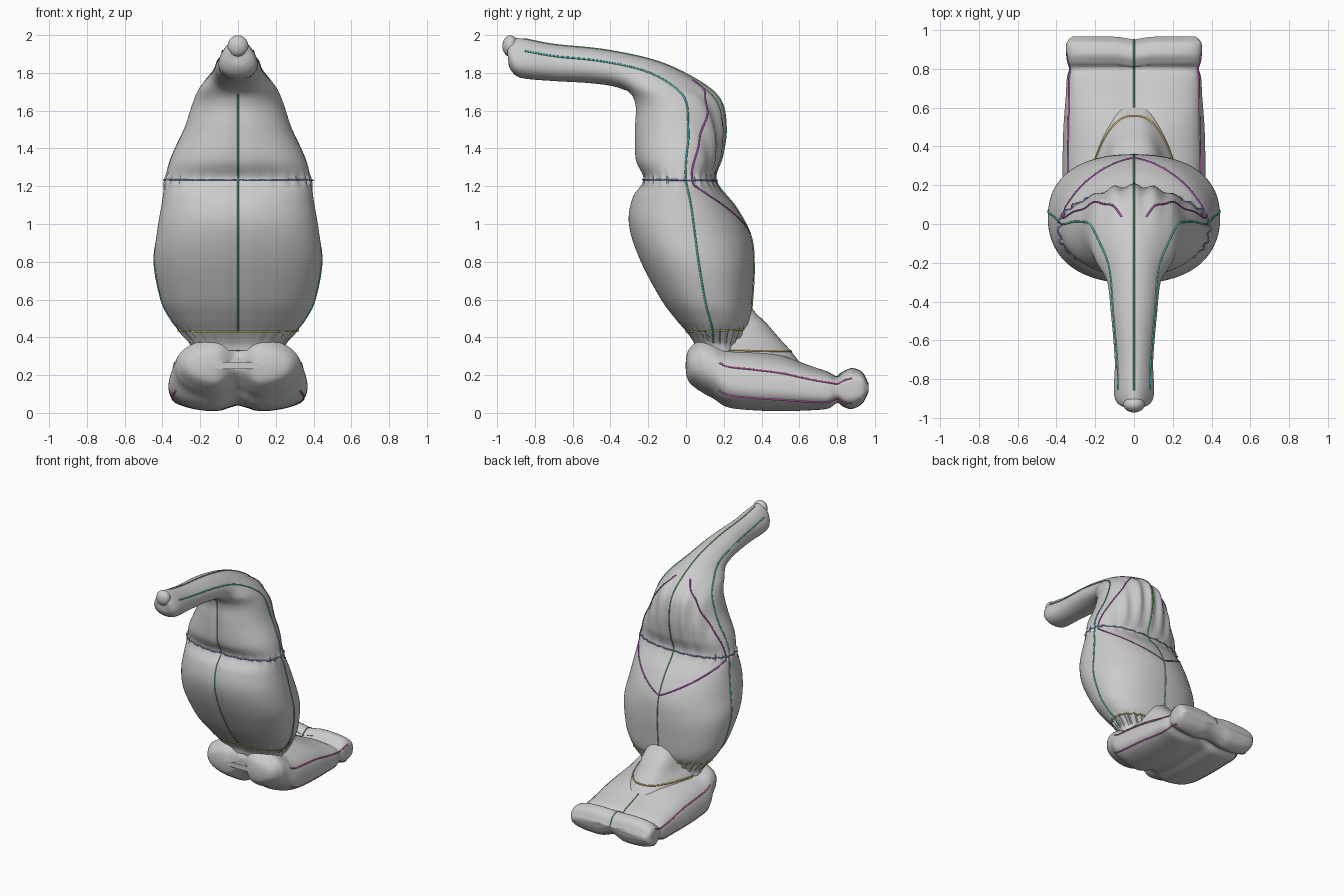
import bpy, bmesh, math
from math import sin, cos, pi, exp
from mathutils import Vector

if "Cube" in bpy.data.objects:
    bpy.data.objects.remove(bpy.data.objects["Cube"])


def spline(rows, t):
    """Smooth interpolation through station rows, t in 0..len-1."""
    i = min(int(t), len(rows) - 2)
    f = t - i
    a, b, c, d = (rows[max(0, min(len(rows) - 1, i + k))] for k in (-1, 0, 1, 2))
    return [0.5 * (2*q + (r - p)*f + (2*p - 5*q + 4*r - s)*f*f + (3*q - p - 3*r + s)*f**3)
            for p, q, r, s in zip(a, b, c, d)]


def ring_point(rows, t, a):
    """Station row: y,z of one side, y,z of the opposite side, half width, squareness, taper."""
    y0, z0, y1, z1, w, n, k = spline(rows, t)
    c, s = cos(a), sin(a)
    c = math.copysign(abs(c) ** (2 / n), c)
    s = math.copysign(abs(s) ** (2 / n), s)
    return Vector((w * c * (1 - k * s), (y0 + y1) / 2 + s * (y1 - y0) / 2,
                   (z0 + z1) / 2 + s * (z1 - z0) / 2)), s


def finish(ob):
    bpy.context.view_layer.objects.active = ob
    ob.select_set(True)
    bpy.ops.object.shade_smooth_by_angle(angle=math.radians(50))
    ob.select_set(False)


def loft(name, rows, surf, segs=96, per=8):
    bm = bmesh.new()
    steps = (len(rows) - 1) * per
    rings = [[bm.verts.new(surf(i / per, 2 * pi * j / segs)) for j in range(segs)]
             for i in range(steps + 1)]
    for a, b in zip(rings, rings[1:]):
        for j in range(segs):
            k = (j + 1) % segs
            bm.faces.new((a[j], a[k], b[k], b[j]))
    bm.faces.new(rings[0])
    bm.faces.new(rings[-1])
    bmesh.ops.recalc_face_normals(bm, faces=bm.faces)
    me = bpy.data.meshes.new(name)
    bm.to_mesh(me)
    bm.free()
    ob = bpy.data.objects.new(name, me)
    bpy.context.collection.objects.link(ob)
    finish(ob)


def material(name, rgb):
    m = bpy.data.materials.new(name)
    m.diffuse_color = (*rgb, 1)
    m.use_nodes = True
    m.node_tree.nodes["Principled BSDF"].inputs["Base Color"].default_value = m.diffuse_color
    return m


def seam(name, pts, mat, closed=False, r=0.005):
    cu = bpy.data.curves.new(name, 'CURVE')
    cu.dimensions = '3D'
    cu.bevel_depth = r
    cu.bevel_resolution = 1
    sp = cu.splines.new('POLY')
    sp.points.add(len(pts) - 1)
    for p, v in zip(sp.points, pts):
        p.co = (*v, 1)
    sp.use_cyclic_u = closed
    cu.materials.append(mat)
    bpy.context.collection.objects.link(bpy.data.objects.new(name, cu))


# Body and forward-reaching trunk, one continuous skin
BODY = [
    (0.05, .33, .29, .32, .25, 2.3, 0), (0.04, .37, .29, .37, .255, 2.3, 0),
    (0.00, .43, .32, .44, .31, 2.3, 0), (-.06, .50, .34, .49, .355, 2.3, 0),
    (-.14, .61, .35, .58, .405, 2.3, 0), (-.25, .82, .36, .77, .443, 2.3, .03),
    (-.305, 1.0, .345, .93, .425, 2.2, .08), (-.285, 1.14, .27, 1.08, .402, 2.2, .05),
    (-.225, 1.235, .16, 1.23, .385, 2.3, 0), (-.268, 1.34, .185, 1.36, .355, 2.2, 0),
    (-.275, 1.5, .20, 1.51, .285, 2.1, 0), (-.272, 1.62, .17, 1.66, .24, 2, .05),
    (-.30, 1.69, .05, 1.765, .20, 2, .15), (-.37, 1.725, -.15, 1.86, .14, 2, .15),
    (-.5, 1.745, -.42, 1.92, .118, 2, .1), (-.7, 1.757, -.7, 1.95, .098, 2, .15),
    (-.84, 1.768, -.86, 1.98, .1, 2, .3), (-.90, 1.785, -.93, 1.985, .088, 2, .4),
    (-.935, 1.83, -.95, 1.965, .055, 2, .4), (-.94, 1.88, -.945, 1.92, .015, 2, .2)]


def body_surf(t, a):
    p, s = ring_point(BODY, t, a)
    mid = exp(-(p.x / .035) ** 2)
    if t < 12.5:
        if s < 0:
            p.y += .012 * mid                       # front centre crease
        elif 8 < t:
            p.y += .012 * sin((t - 8) / 4.5 * pi) * cos(p.x * 60) * s  # back folds
    # gathered fabric at waist and ankle
    g = .022 * exp(-((t - 8) / .3) ** 2) + .03 * exp(-((t - 1.6) / .7) ** 2)
    k = 1 + g * (sin(26 * a + 1) + .5 * sin(41 * a))
    cy = .06 if t < 5 else -.03
    if t < 12:
        p.x *= k
        p.y = cy + (p.y - cy) * k
    return p


loft("body_and_trunk", BODY, body_surf)

# Foot: lobed toe, pillowy slab and rolled end
FOOT = [
    (-.005, .21, -.005, .29, .12, 2.2, 0), (.015, .15, .015, .35, .26, 2.2, 0),
    (.08, .10, .08, .40, .32, 2.3, 0), (.14, .07, .14, .395, .338, 2.4, .03),
    (.22, .025, .22, .355, .36, 2.6, .1), (.35, .01, .35, .335, .362, 2.7, .1),
    (.5, .005, .5, .31, .358, 2.7, .1), (.65, .01, .65, .255, .35, 2.9, .05),
    (.75, .02, .75, .22, .345, 3.2, .03), (.80, .05, .80, .195, .335, 3.5, 0),
    (.835, .03, .835, .22, .345, 4, 0), (.88, .02, .88, .238, .35, 4, 0),
    (.935, .05, .935, .215, .347, 4, 0), (.966, .11, .966, .155, .32, 4, 0)]


def foot_surf(t, a):
    p, s = ring_point(FOOT, t, a)
    mid = exp(-(p.x / .07) ** 2)
    fade = max(0, 1 - t / 5)
    p.y += .06 * mid * fade
    if t > 9.5:
        p.y -= .015 * exp(-(p.x / .05) ** 2)
    p.z += mid * (.035 + .05 * fade) * max(0, -s) - mid * (.012 + .05 * fade) * max(0, s)
    return p


loft("foot", FOOT, foot_surf)

# Tongue running from the ankle down on to the foot
TONGUE = [
    (.18, .59, .335, .585, .05, 2.4, 0), (.18, .54, .36, .54, .10, 2.6, .1),
    (.16, .47, .43, .47, .135, 2.8, .2), (.14, .40, .49, .40, .16, 2.8, .3),
    (.12, .35, .545, .34, .19, 2.8, .4), (.12, .27, .60, .27, .22, 3, .4)]
loft("ankle_tongue", TONGUE, lambda t, a: ring_point(TONGUE, t, a)[0], 48)

# Knob at the trunk tip
bpy.ops.mesh.primitive_uv_sphere_add(segments=24, ring_count=16, location=(0, -.93, 1.942))
knob = bpy.context.object
knob.name = "trunk_tip_knob"
knob.scale = (.055, .042, .057)
finish(knob)

# Seam lines drawn on the skins
green = material("green", (.2, .6, .2))
teal = material("teal", (.1, .65, .6))
purple = material("purple", (.5, .1, .55))
blue = material("blue", (.2, .3, .6))
yellow = material("yellow", (.65, .65, .15))
orange = material("orange", (.8, .5, .15))
pink = material("pink", (.8, .15, .6))

N = 120
span = lambda a, b: [a + (b - a) * i / N for i in range(N + 1)]
seam("front_seam", [body_surf(t, -pi / 2) for t in span(2, 12)], green)
seam("back_seam", [body_surf(t, pi / 2) for t in span(2, 16)], green)
seam("foot_top_seam", [foot_surf(t, pi / 2) for t in span(5, 13)], green)
loop = [2 * pi * i / 192 for i in range(192)]
seam("waist_seam", [body_surf(8, a) for a in loop], blue, True)
seam("ankle_seam", [body_surf(2, a) for a in loop], yellow, True)
seam("tongue_seam", [ring_point(TONGUE, 4.2, a)[0] for a in loop], orange, True)
for side, sx in (("right", 1), ("left", -1)):
    mirror = lambda pts: [Vector((v.x * sx, v.y, v.z)) for v in pts]
    seam(side + "_side_seam", mirror([body_surf(t, -.15 + .035 * t) for t in span(1, 16)]), teal)
    # back panel edges: lower swag and upper shoulder line
    seam(side + "_swag_seam", mirror([body_surf(7.8 - 1.7 * f, .3 + 1.27 * f)
                                      for f in span(0, 1)]), purple)
    seam(side + "_shoulder_seam", mirror([body_surf(7.8 + 4.2 * f, .3 + .9 * f * f)
                                          for f in span(0, 1)]), purple)
    seam(side + "_foot_upper_seam", mirror([foot_surf(t, .25) for t in span(3.5, 11)]), pink)
    seam(side + "_foot_sole_seam", mirror([foot_surf(t, -.5) for t in span(3.5, 11)]), pink)
